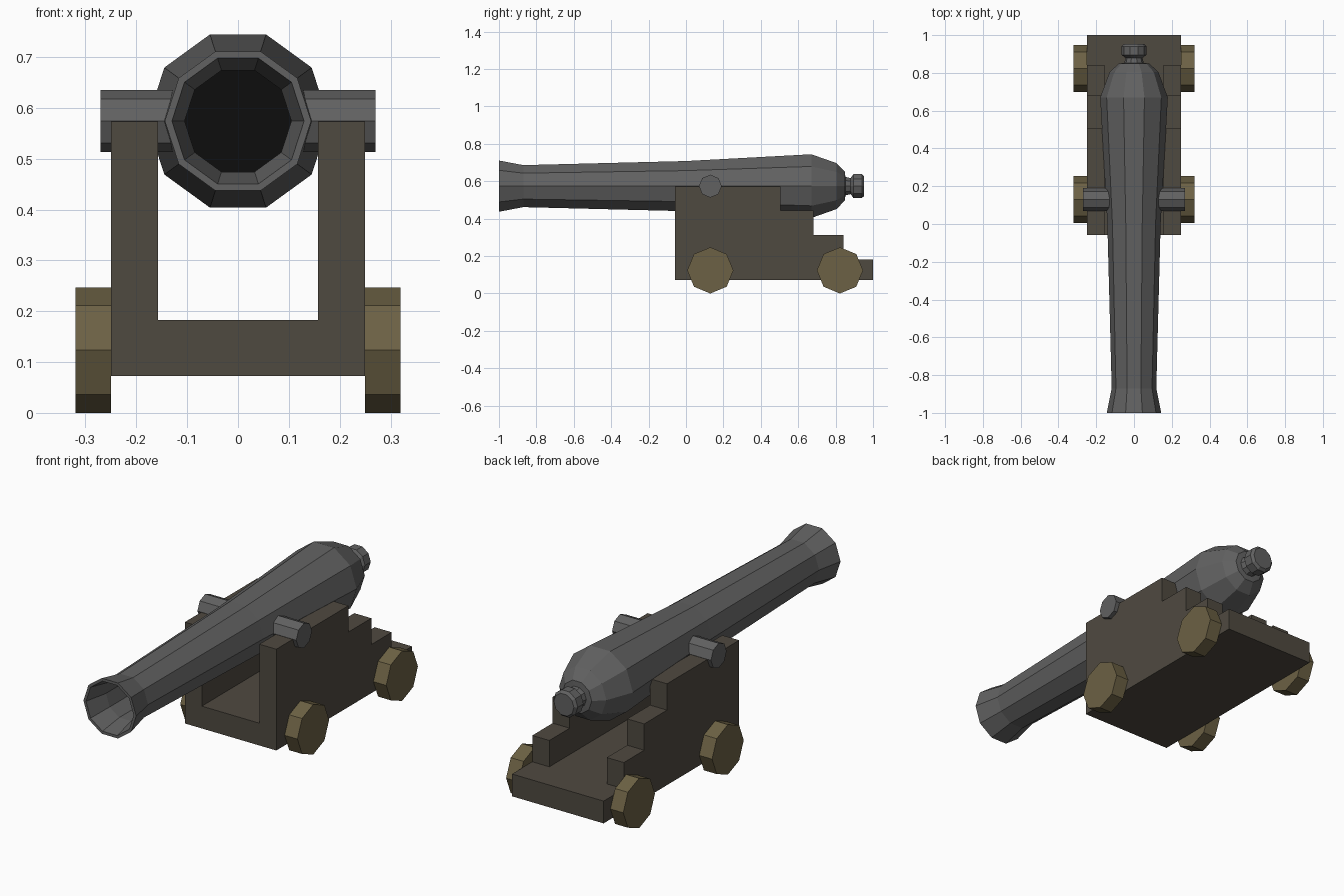
import bpy, bmesh
from math import sin, cos, pi, radians
from mathutils import Matrix

if "Cube" in bpy.data.objects:
    bpy.data.objects.remove(bpy.data.objects["Cube"])


def material(name, rgb):
    m = bpy.data.materials.new(name)
    m.diffuse_color = (*rgb, 1)
    m.use_nodes = True
    m.node_tree.nodes["Principled BSDF"].inputs["Base Color"].default_value = m.diffuse_color
    return m


iron = material("iron", (0.12, 0.12, 0.12))
bore_black = material("bore_black", (0.004, 0.004, 0.004))
dark_wood = material("dark_wood", (0.078, 0.067, 0.051))
light_wood = material("light_wood", (0.15, 0.12, 0.058))


def finish(name, bm, *mats):
    bmesh.ops.recalc_face_normals(bm, faces=bm.faces)
    mesh = bpy.data.meshes.new(name)
    bm.to_mesh(mesh)
    bm.free()
    for m in mats:
        mesh.materials.append(m)
    obj = bpy.data.objects.new(name, mesh)
    bpy.context.collection.objects.link(obj)
    return obj


def revolve_y(name, profile, sides, z, *mats):
    """Spin (y, radius) points round a lengthwise axis and cap both ends."""
    bm = bmesh.new()
    rings = [[bm.verts.new((r * cos(2 * pi * k / sides), y, z + r * sin(2 * pi * k / sides)))
              for k in range(sides)] for y, r in profile]
    for a, b in zip(rings, rings[1:]):
        for k in range(sides):
            n = (k + 1) % sides
            bm.faces.new((a[k], a[n], b[n], b[k]))
    first = bm.faces.new(rings[0])
    first.material_index = len(mats) - 1
    bm.faces.new(rings[-1])
    return finish(name, bm, *mats)


def cylinder_x(name, x0, x1, y, z, r, mat):
    """Eight-sided cylinder lying across the model, one corner pointing up."""
    bm = bmesh.new()
    bmesh.ops.create_cone(bm, cap_ends=True, segments=8, radius1=r, radius2=r, depth=x1 - x0,
                          matrix=Matrix.Translation(((x0 + x1) / 2, y, z))
                          @ Matrix.Rotation(radians(90), 4, 'Y'))
    return finish(name, bm, mat)


def extrude_x(name, outline, x0, x1, mat):
    """Extrude a (y, z) outline sideways."""
    bm = bmesh.new()
    face = bm.faces.new([bm.verts.new((x0, y, z)) for y, z in outline])
    out = bmesh.ops.extrude_face_region(bm, geom=[face])
    moved = [v for v in out["geom"] if isinstance(v, bmesh.types.BMVert)]
    bmesh.ops.translate(bm, verts=moved, vec=(x1 - x0, 0, 0))
    return finish(name, bm, mat)


AXIS_Z = 0.574

# Barrel: bore floor, flared mouth, tapered outside, rounded breech, rear knob
revolve_y("barrel", [(-0.6, 0.105), (-0.88, 0.105), (-1.0, 0.13), (-1.0, 0.144),
                     (-0.87, 0.118), (0.0, 0.141), (0.67, 0.179), (0.805, 0.129),
                     (0.85, 0.08), (0.852, 0.052), (0.88, 0.045), (0.895, 0.067),
                     (0.94, 0.067), (0.953, 0.055)], 10, AXIS_Z, iron, bore_black)
cylinder_x("trunnion", -0.27, 0.27, 0.13, AXIS_Z, 0.061, iron)

# Carriage: flat bed and stepped side cheeks
extrude_x("carriage_bed", [(-0.058, 0.073), (1.0, 0.073), (1.0, 0.183), (-0.058, 0.183)],
          -0.25, 0.25, dark_wood)
steps = [(-0.058, 0.183), (0.842, 0.183), (0.842, 0.313), (0.683, 0.313),
         (0.683, 0.443), (0.505, 0.443), (0.505, 0.573), (-0.058, 0.573)]
for side, s in (("left", -1), ("right", 1)):
    a, b = sorted((s * 0.157, s * 0.25))
    extrude_x("cheek_" + side, steps, a, b, dark_wood)
    # Truck wheels
    a, b = sorted((s * 0.25, s * 0.32))
    for end, y in (("front", 0.13), ("rear", 0.823)):
        cylinder_x(f"wheel_{end}_{side}", a, b, y, 0.1235, 0.1235, light_wood)
